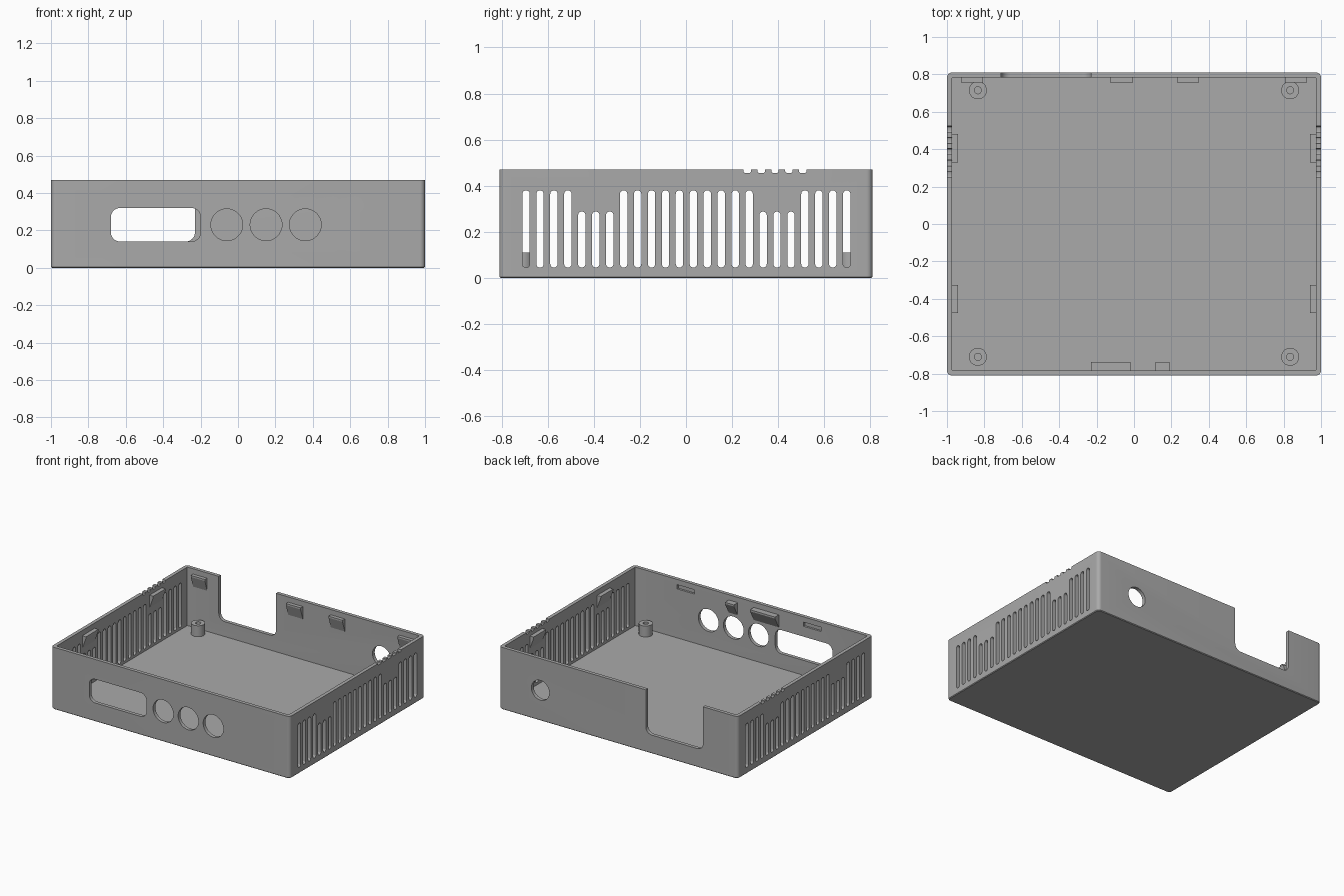
import bpy, bmesh, math

cube = bpy.data.objects.get("Cube")
if cube:
    bpy.data.objects.remove(cube, do_unlink=True)

HX, HY, HZ = 1.0, 0.81, 0.47      # outer half width, half depth, height
WALL, FLOOR = 0.027, 0.027
IX, IY = HX - WALL, HY - WALL

grey = bpy.data.materials.new("plain grey plastic")
grey.use_nodes = True
colour = (0.4, 0.4, 0.4, 1)
grey.diffuse_color = colour
grey.node_tree.nodes["Principled BSDF"].inputs["Base Color"].default_value = colour


def rounded(u0, u1, v0, v1, r, seg=8):
    """Outline of a rectangle with rounded corners."""
    pts = []
    corners = [(u1 - r, v1 - r), (u0 + r, v1 - r), (u0 + r, v0 + r), (u1 - r, v0 + r)]
    for q, (cu, cv) in enumerate(corners):
        for i in range(seg + 1):
            a = math.pi / 2 * (q + i / seg)
            pts.append((cu + r * math.cos(a), cv + r * math.sin(a)))
    return pts


def circle(u, v, r, n=40):
    return [(u + r * math.cos(2 * math.pi * i / n), v + r * math.sin(2 * math.pi * i / n))
            for i in range(n)]


def prism(bm, outline, axis, a, b):
    """Extrude an outline along an axis from a to b."""
    place = {"x": lambda u, v, t: (t, u, v),
             "y": lambda u, v, t: (u, t, v),
             "z": lambda u, v, t: (u, v, t)}[axis]
    low, high = ([bm.verts.new(place(u, v, t)) for u, v in outline] for t in (a, b))
    n = len(low)
    faces = [bm.faces.new(low), bm.faces.new(high)]
    for i in range(n):
        j = (i + 1) % n
        faces.append(bm.faces.new((low[i], low[j], high[j], high[i])))
    bmesh.ops.remove_doubles(bm, verts=low + high, dist=1e-5)
    bmesh.ops.recalc_face_normals(bm, faces=[f for f in faces if f.is_valid])


def make(name, bm):
    mesh = bpy.data.meshes.new(name)
    bm.to_mesh(mesh)
    bm.free()
    mesh.materials.append(grey)
    ob = bpy.data.objects.new(name, mesh)
    bpy.context.collection.objects.link(ob)
    return ob


def activate(ob):
    bpy.ops.object.select_all(action="DESELECT")
    ob.select_set(True)
    bpy.context.view_layer.objects.active = ob


def cut(ob, bm):
    """Subtract a cutter mesh and drop the cutter."""
    cutter = make("cutter", bm)
    cutter.hide_render = True
    activate(ob)
    mod = ob.modifiers.new("cut", "BOOLEAN")
    mod.operation, mod.solver, mod.object = "DIFFERENCE", "EXACT", cutter
    bpy.ops.object.modifier_apply(modifier=mod.name)
    bpy.data.objects.remove(cutter, do_unlink=True)


def smooth(ob):
    activate(ob)
    bpy.ops.object.shade_smooth_by_angle(angle=math.radians(30))


# Outer tray with a fine chamfer under the floor
bm = bmesh.new()
prism(bm, rounded(-HX, HX, -HY, HY, 0.027), "z", 0, HZ)
rim = [e for e in bm.edges if all(v.co.z < 0.001 for v in e.verts)]
bmesh.ops.bevel(bm, geom=rim, offset=0.005, segments=1, affect="EDGES")
tray = make("case_tray", bm)

# Inside space
bm = bmesh.new()
prism(bm, rounded(-IX, IX, -IY, IY, 0.004, 3), "z", FLOOR, HZ + 0.1)
cut(tray, bm)

bm = bmesh.new()
# Vent slots through both sides
for i in range(24):
    y = -0.694 + 0.0605 * i
    top = 0.288 if i in (4, 5, 6, 17, 18, 19) else 0.38
    prism(bm, rounded(y - 0.016, y + 0.016, 0.045, top, 0.0159, 6), "x", -1.1, 1.1)
# Small notches in the side rims
for i in range(5):
    y = 0.266 + 0.0602 * i
    prism(bm, rounded(y - 0.016, y + 0.016, 0.456, 0.52, 0.006, 3), "x", -1.1, 1.1)
# Front window and three round ports
prism(bm, rounded(-0.68, -0.2, 0.14, 0.32, 0.05), "y", -0.9, -0.76)
for x in (-0.06, 0.15, 0.36):
    prism(bm, circle(x, 0.23, 0.085), "y", -0.9, -0.76)
# Shallow latch pockets inside the front wall
for x in (-0.51, 0.55):
    prism(bm, rounded(x - 0.073, x + 0.073, 0.398, 0.43, 0.001, 1), "y", -IY - 0.015, -0.76)
# Back opening and round port
prism(bm, rounded(-0.71, -0.23, 0.14, 0.6, 0.05), "y", 0.76, 0.9)
prism(bm, circle(0.654, 0.23, 0.075), "y", 0.76, 0.9)
cut(tray, bm)
smooth(tray)

# Screw posts with blind holes
for side, x in (("right", -0.835), ("left", 0.835)):
    for end, y in (("front", -0.71), ("back", 0.715)):
        bm = bmesh.new()
        prism(bm, circle(x, y, 0.048, 32), "z", FLOOR - 0.005, 0.11)
        post = make(f"screw_post_{end}_{side}", bm)
        bm = bmesh.new()
        prism(bm, circle(x, y, 0.019, 24), "z", 0.035, 0.2)
        cut(post, bm)
        smooth(post)


def clip(name, axis, wall, sign, a, b, depth):
    """Wedge with a flat top that tapers down into the wall."""
    inner, outer = sign * (wall + 0.008), sign * (wall - depth)
    profile = [(inner, 0.43), (outer, 0.43), (outer, 0.418), (sign * wall, 0.335), (inner, 0.335)]
    bm = bmesh.new()
    prism(bm, profile, axis, a, b)
    make(name, bm)


# Lid clips along the back, front and sides
for i, (a, b) in enumerate([(-0.925, -0.807), (-0.128, -0.005), (0.23, 0.347), (0.807, 0.925)]):
    clip(f"back_clip_{i + 1}", "x", IY, 1, a, b, 0.027)
for i, (a, b) in enumerate([(-0.23, -0.02), (0.115, 0.19)]):
    clip(f"front_clip_{i + 1}", "x", IY, -1, a, b, 0.046)
for side, sign in (("left", 1), ("right", -1)):
    for end, y in (("front", -0.4), ("back", 0.405)):
        clip(f"{side}_clip_{end}", "y", IX, sign, y - 0.075, y + 0.075, 0.031)
